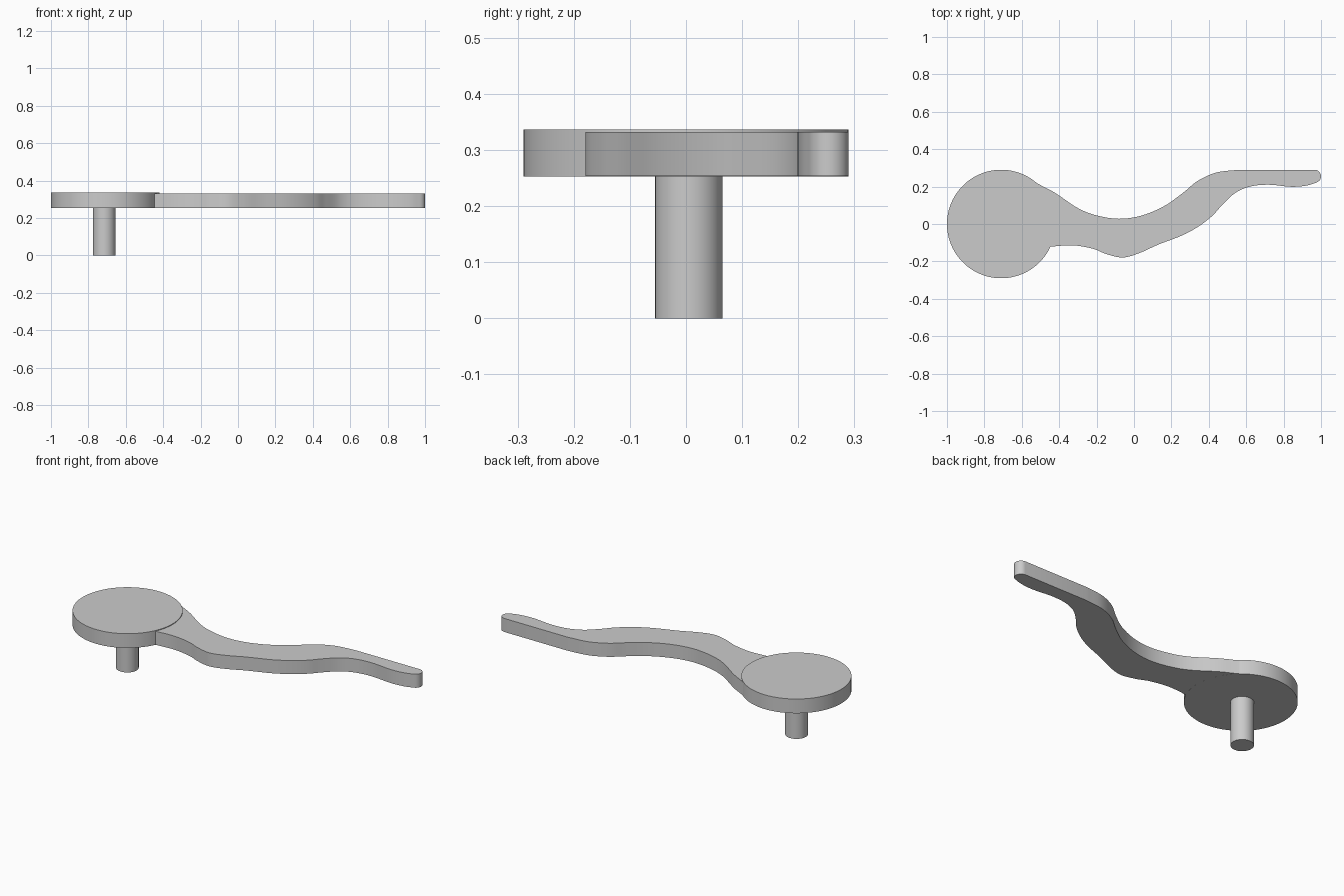
import bpy, bmesh, math
from mathutils import Vector

if "Cube" in bpy.data.objects:
    bpy.data.objects.remove(bpy.data.objects["Cube"])

grey = bpy.data.materials.new("plain grey")
grey.diffuse_color = (0.6, 0.6, 0.6, 1)
grey.use_nodes = True
grey.node_tree.nodes["Principled BSDF"].inputs["Base Color"].default_value = grey.diffuse_color


def prism(name, outline, z0, z1):
    """Extrude a closed xy outline between two heights."""
    bm = bmesh.new()
    face = bm.faces.new([bm.verts.new((x, y, z0)) for x, y in outline])
    ext = bmesh.ops.extrude_face_region(bm, geom=[face])
    top = [g for g in ext["geom"] if isinstance(g, bmesh.types.BMVert)]
    bmesh.ops.translate(bm, verts=top, vec=(0, 0, z1 - z0))
    bmesh.ops.recalc_face_normals(bm, faces=bm.faces)
    mesh = bpy.data.meshes.new(name)
    bm.to_mesh(mesh)
    bm.free()
    mesh.materials.append(grey)
    obj = bpy.data.objects.new(name, mesh)
    bpy.context.collection.objects.link(obj)
    bpy.context.view_layer.objects.active = obj
    obj.select_set(True)
    bpy.ops.object.shade_smooth_by_angle(angle=math.radians(30))
    obj.select_set(False)
    return obj


def circle(cx, cy, r, n, a0=0, a1=math.tau):
    return [(cx + r * math.cos(a0 + (a1 - a0) * i / n),
             cy + r * math.sin(a0 + (a1 - a0) * i / n)) for i in range(n)]


def smooth_path(points, steps=6):
    """Catmull-Rom curve through an open list of points."""
    p = [Vector(q) for q in points]
    p = [2 * p[0] - p[1]] + p + [2 * p[-1] - p[-2]]
    out = []
    for a, b, c, d in zip(p, p[1:], p[2:], p[3:]):
        for i in range(steps):
            t = i / steps
            v = 0.5 * (2 * b + (c - a) * t + (2 * a - 5 * b + 4 * c - d) * t * t
                       + (3 * b - a - 3 * c + d) * t ** 3)
            out.append((v.x, v.y))
    return out + [tuple(points[-1])]


# Round head and the pin below it
prism("head_disc", circle(-0.71, 0, 0.29, 96), 0.253, 0.336)
prism("pin", circle(-0.715, 0.005, 0.06, 48), 0, 0.255)

# Wavy lever arm: back edge, rounded tip, front edge
back = [(-0.56, 0.24), (-0.5, 0.208), (-0.42, 0.165), (-0.3, 0.085), (-0.2, 0.046),
        (-0.08, 0.028), (0.04, 0.045), (0.16, 0.095), (0.26, 0.165), (0.34, 0.23),
        (0.44, 0.275), (0.56, 0.29)]
front = [(0.975, 0.221), (0.92, 0.205), (0.84, 0.199), (0.72, 0.21), (0.62, 0.2),
         (0.54, 0.165), (0.47, 0.1), (0.42, 0.045), (0.35, -0.01), (0.26, -0.06),
         (0.13, -0.11), (0.03, -0.155), (-0.06, -0.179), (-0.15, -0.16),
         (-0.22, -0.132), (-0.33, -0.114), (-0.45, -0.122), (-0.5, -0.128)]
tip = circle(0.965, 0.255, 0.035, 12, math.pi / 2, -math.radians(72))
prism("lever_arm", smooth_path(back) + tip + smooth_path(front), 0.2533, 0.332)
